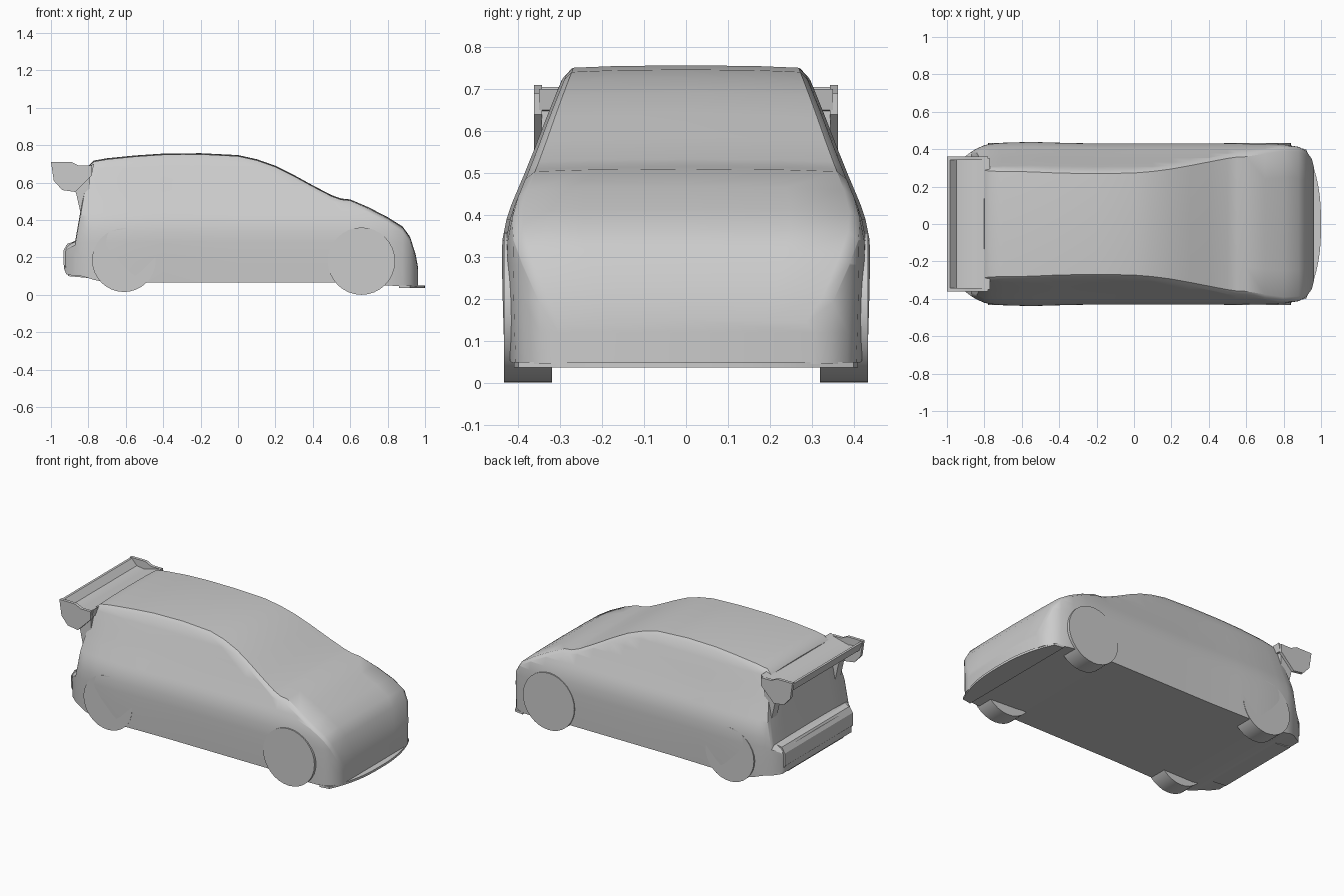
import bpy, bmesh, math

cube = bpy.data.objects.get("Cube")
if cube:
    bpy.data.objects.remove(cube, do_unlink=True)

grey = bpy.data.materials.new("body grey")
grey.use_nodes = True
grey.diffuse_color = (0.6, 0.6, 0.6, 1)
grey.node_tree.nodes["Principled BSDF"].inputs["Base Color"].default_value = (0.6, 0.6, 0.6, 1)


def finish(name, bm, angle=35):
    """Turn a bmesh into a named, shaded object."""
    bmesh.ops.remove_doubles(bm, verts=bm.verts, dist=0.0005)
    bmesh.ops.recalc_face_normals(bm, faces=bm.faces)
    mesh = bpy.data.meshes.new(name)
    bm.to_mesh(mesh)
    bm.free()
    mesh.materials.append(grey)
    obj = bpy.data.objects.new(name, mesh)
    bpy.context.collection.objects.link(obj)
    bpy.ops.object.select_all(action='DESELECT')
    obj.select_set(True)
    bpy.context.view_layer.objects.active = obj
    bpy.ops.object.shade_smooth_by_angle(angle=math.radians(angle))
    return obj


def loft(bm, rings, closed_ends=True):
    """Bridge rings of points into a skin with capped ends."""
    loops = [[bm.verts.new(p) for p in ring] for ring in rings]
    n = len(loops[0])
    for a, b in zip(loops, loops[1:]):
        for i in range(n):
            j = (i + 1) % n
            bm.faces.new((a[i], a[j], b[j], b[i]))
    if closed_ends:
        bm.faces.new(loops[0])
        bm.faces.new(loops[-1])


def prism(name, points, lo, hi, place):
    """Extrude a flat outline from lo to hi."""
    bm = bmesh.new()
    loft(bm, [[place(u, v, d) for u, v in points] for d in (lo, hi)])
    return finish(name, bm, 30)


def along_y(u, v, d):
    return (u, d, v)


def along_z(u, v, d):
    return (u, v, d)


# Half width of the body at each height: sill, shoulder, belt crease, roof edge
ENVELOPE = [(0.0, .43), (.15, .436), (.33, .44), (.39, .428), (.42, .418), (.44, .41),
            (.53, .372), (.65, .326), (.73, .293), (.8, .27)]


def half_width(z):
    for (z0, w0), (z1, w1) in zip(ENVELOPE, ENVELOPE[1:]):
        if z <= z1:
            return w0 + (w1 - w0) * (z - z0) / (z1 - z0)
    return ENVELOPE[-1][1]


# Body stations from tail to nose: x, underside, top, width factor
STATIONS = [
    (-.93, .14, .23, .72), (-.918, .11, .265, .8), (-.87, .10, .29, .88),
    (-.84, .10, .46, .92), (-.80, .09, .69, .96), (-.77, .08, .718, .975),
    (-.7, .065, .73, .99), (-.55, .065, .745, 1), (-.4, .065, .755, .99),
    (-.2, .065, .757, .98), (0, .065, .747, .98), (.1, .065, .725, .98),
    (.2, .065, .69, .98), (.3, .065, .64, .98), (.4, .065, .585, .98),
    (.5, .065, .533, .98), (.55, .065, .515, .98), (.6, .06, .51, .98),
    (.7, .055, .467, .98), (.8, .05, .415, .97), (.88, .045, .365, .94),
    (.92, .045, .31, .89), (.95, .045, .215, .8), (.962, .045, .15, .7)]
ROWS = [0, .12, .2, .28, .34, .39, .42, .44, .5, .56, .62, .68, 1]

# Main body shell
bm = bmesh.new()
rings = []
for x, low, top, factor in STATIONS:
    edge_z = top - .024
    side = []
    for row in ROWS:
        z = min(max(row, low), edge_z)
        side.append((half_width(z) * factor, z))
    edge = side[-1][0]
    side += [(edge * .94, top - .006), (edge * .6, top - .002)]
    right = [(x, -y, z) for y, z in reversed(side)]
    rings.append([(x, y, z) for y, z in side] + [(x, 0, top)] + right)
loft(bm, rings)
bmesh.ops.dissolve_degenerate(bm, dist=0.0005, edges=bm.edges)
finish("body_shell", bm)

# Tyres showing below the sills
for axle, x, radius, centre in (("front", .66, .18, .18), ("rear", -.61, .17, .185)):
    for label, s in (("left", 1), ("right", -1)):
        circle = [(x + radius * math.cos(a * math.tau / 32),
                   centre + radius * math.sin(a * math.tau / 32)) for a in range(32)]
        prism(f"{axle}_{label}_wheel", circle, s * .32, s * .434, along_y)

# Front splitter lip with a curved leading edge
arc = [(1 - .08 * abs(t / 8) ** 2.5, .4 * t / 8) for t in range(-8, 9)]
prism("front_splitter", [(.86, -.41)] + arc + [(.86, .41)], .036, .05, along_z)

# Rear wing: dished blade with an upturned trailing lip
blade = [(-.77, .70), (-.8, .685), (-.9, .66), (-.95, .668), (-.985, .705), (-1, .705),
         (-.975, .645), (-.88, .63), (-.78, .65)]
prism("wing_blade", blade, -.35, .35, along_y)
plate = [(-1, .71), (-.89, .71), (-.85, .69), (-.78, .69), (-.78, .64), (-.87, .55),
         (-.94, .56), (-.985, .61)]
strut = [(-.9, .64), (-.79, .66), (-.79, .45), (-.84, .43), (-.865, .54)]
for label, s in (("left", 1), ("right", -1)):
    prism(f"wing_end_plate_{label}", plate, s * .343, s * .362, along_y)
    prism(f"wing_strut_{label}", strut, s * .29, s * .345, along_y)

# Rear bumper ridge and small diffuser below it
ridge = [(-.84, .29), (-.91, .275), (-.932, .24), (-.932, .16), (-.9, .12), (-.84, .12)]
prism("rear_bumper", ridge, -.34, .34, along_y)
diffuser = [(-.91, .13), (-.91, .10), (-.8, .09), (-.8, .13)]
prism("rear_diffuser", diffuser, -.28, .28, along_y)
